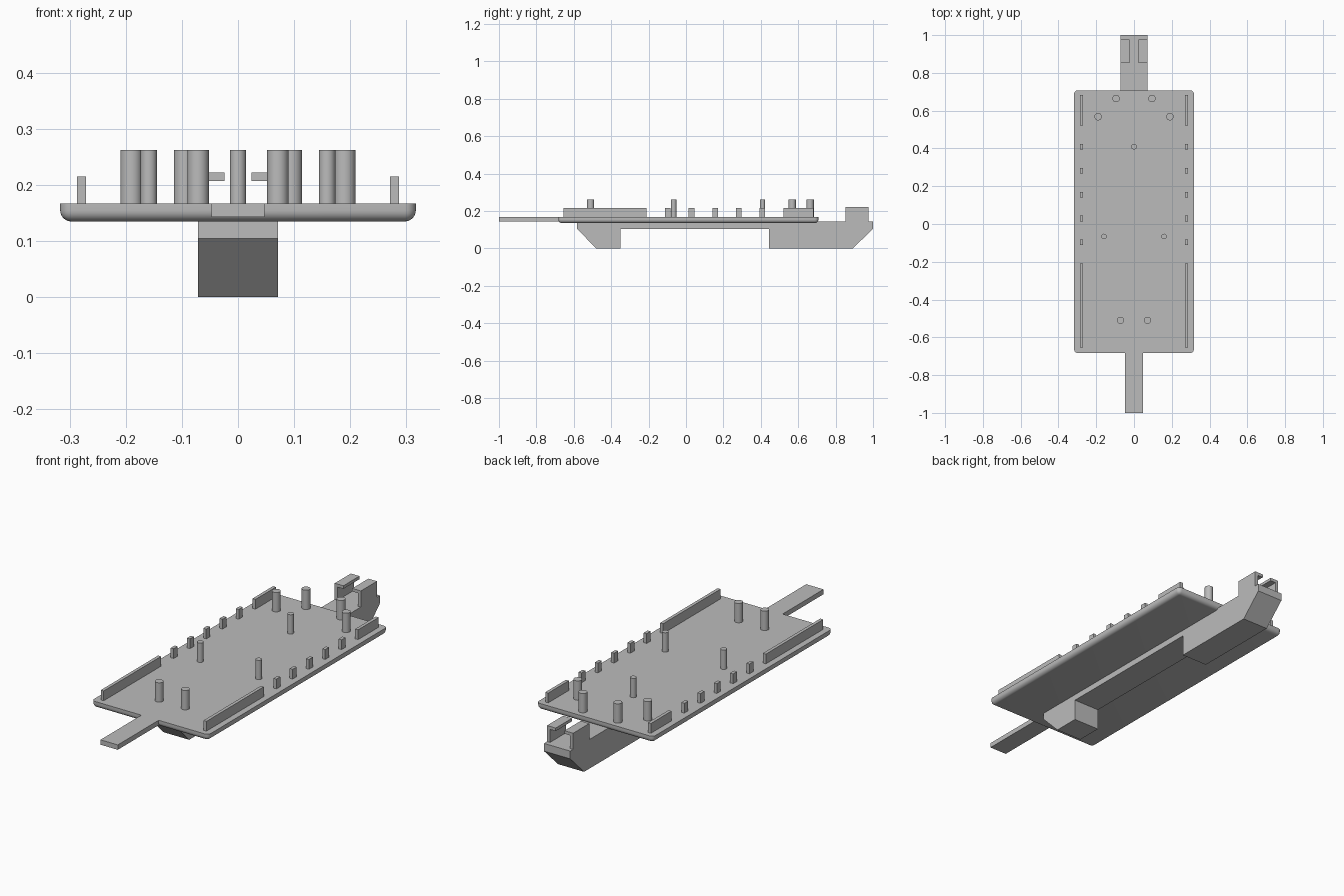
import bpy
import bmesh
import math

cube = bpy.data.objects.get("Cube")
if cube:
    bpy.data.objects.remove(cube, do_unlink=True)

grey = bpy.data.materials.new("plain grey")
grey.use_nodes = True
colour = (0.5, 0.5, 0.5, 1)
grey.diffuse_color = colour
grey.node_tree.nodes["Principled BSDF"].inputs["Base Color"].default_value = colour

DECK_BOTTOM, DECK_TOP = 0.135, 0.167
KEEL_TOP = 0.143


def finish(name, bm):
    bmesh.ops.recalc_face_normals(bm, faces=bm.faces)
    mesh = bpy.data.meshes.new(name)
    bm.to_mesh(mesh)
    bm.free()
    mesh.materials.append(grey)
    obj = bpy.data.objects.new(name, mesh)
    bpy.context.collection.objects.link(obj)
    return obj


def smooth(obj):
    bpy.ops.object.select_all(action="DESELECT")
    obj.select_set(True)
    bpy.context.view_layer.objects.active = obj
    bpy.ops.object.shade_smooth_by_angle(angle=math.radians(35))


def box_mesh(x, y, z):
    """Box from (min, max) pairs."""
    bm = bmesh.new()
    bmesh.ops.create_cube(bm, size=1)
    for v in bm.verts:
        v.co = [lo + (c + 0.5) * (hi - lo) for c, (lo, hi) in zip(v.co, (x, y, z))]
    return bm


def box(name, x, y, z):
    return finish(name, box_mesh(x, y, z))


def extrude_x(name, outline, half_width, axes="yz"):
    """Prism across the width from a side outline."""
    bm = bmesh.new()
    face = bm.faces.new([bm.verts.new((-half_width, y, z)) for y, z in outline])
    out = bmesh.ops.extrude_face_region(bm, geom=[face])
    for v in out["geom"]:
        if isinstance(v, bmesh.types.BMVert):
            v.co.x = half_width
    return finish(name, bm)


def peg(name, x, y, radius):
    height = 0.262 - DECK_TOP + 0.01
    bm = bmesh.new()
    bmesh.ops.create_cone(bm, cap_ends=True, segments=32,
                          radius1=radius, radius2=radius, depth=height)
    bmesh.ops.translate(bm, verts=bm.verts, vec=(x, y, 0.262 - height / 2))
    smooth(finish(name, bm))


# Deck: rounded underneath and at the corners, sharp top rim
bm = box_mesh((-0.317, 0.317), (-0.683, 0.708), (DECK_BOTTOM, DECK_TOP))
rounded = [e for e in bm.edges if min(v.co.z for v in e.verts) < DECK_TOP - 0.01]
bmesh.ops.bevel(bm, geom=rounded, offset=0.02, segments=6, profile=0.5, affect="EDGES")
smooth(finish("deck", bm))

# Front tongue
box("front_tongue", (-0.047, 0.047), (-1, -0.66), (KEEL_TOP, DECK_TOP))

# Keel with a front foot, a thin bridge and a long rear foot
extrude_x("keel", [
    (-0.583, KEEL_TOP), (-0.583, 0.105), (-0.48, 0), (-0.35, 0), (-0.35, 0.105),
    (0.444, 0.105), (0.444, 0), (0.892, 0), (1, 0.105), (1, KEEL_TOP)], 0.071)

# Rails, studs, clips and pegs on both sides
for side, s in (("left", 1), ("right", -1)):
    def span(a, b):
        return tuple(sorted((s * a, s * b)))

    rail_x, rail_z = span(0.271, 0.287), (DECK_TOP - 0.01, 0.215)
    box(f"{side}_front_rail", rail_x, (-0.655, -0.21), rail_z)
    box(f"{side}_rear_rail", rail_x, (0.522, 0.682), rail_z)
    for i in range(5):
        y = -0.097 + i * 0.1263
        box(f"{side}_stud_{i + 1}", rail_x, (y - 0.015, y + 0.015), rail_z)

    # Rear clip: upright wall with an inward lip
    box(f"{side}_clip_wall", span(0.055, 0.071), (0.852, 0.977), (0.135, 0.222))
    box(f"{side}_clip_lip", span(0.024, 0.071), (0.852, 0.977), (0.207, 0.222))

    peg(f"{side}_front_peg", s * 0.071, -0.51, 0.019)
    peg(f"{side}_middle_peg", s * 0.159, -0.066, 0.0145)
    peg(f"{side}_outer_rear_peg", s * 0.19, 0.568, 0.0195)
    peg(f"{side}_inner_rear_peg", s * 0.095, 0.664, 0.0195)

peg("centre_peg", 0, 0.409, 0.0145)
